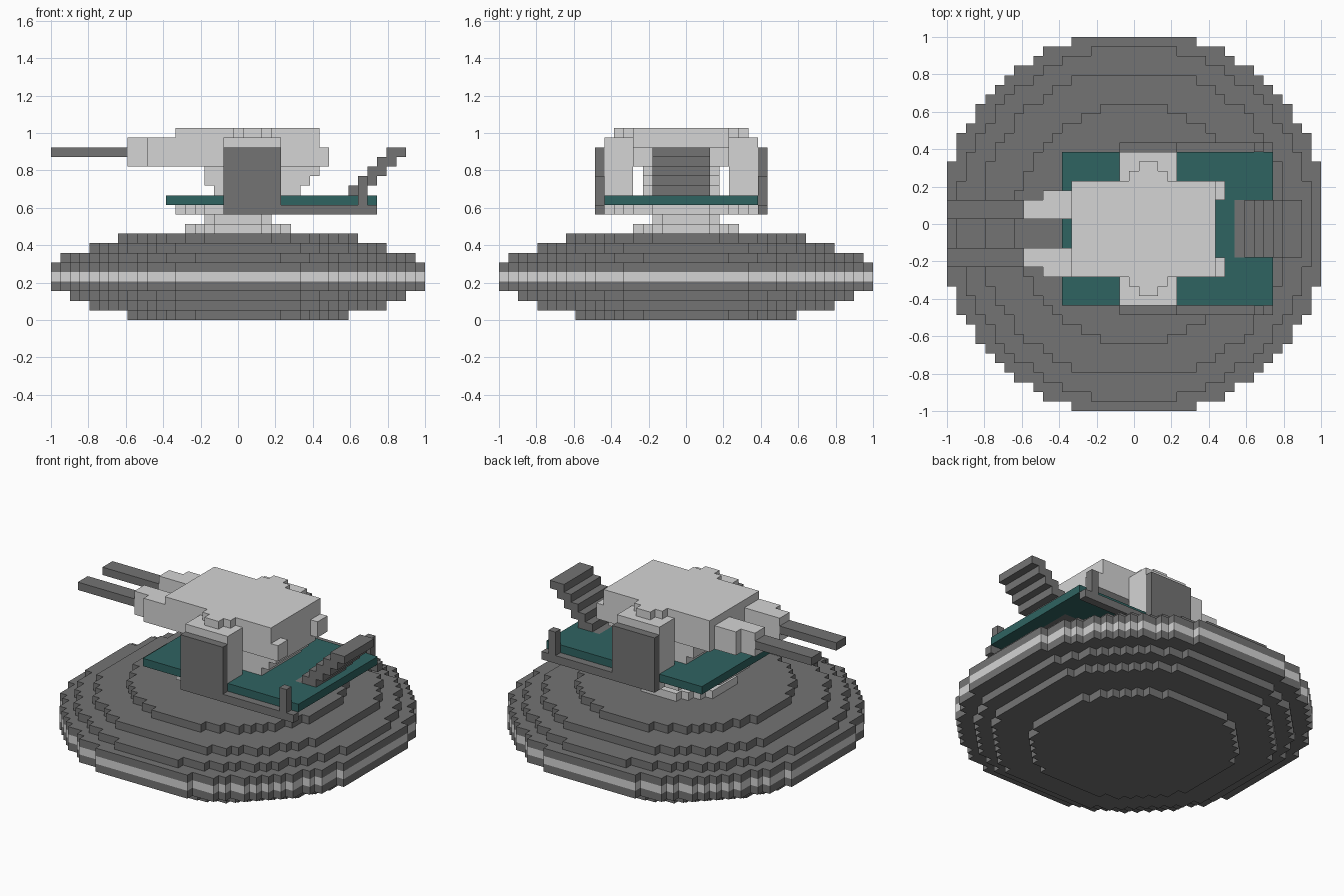
import bpy, bmesh, math

if "Cube" in bpy.data.objects:
    bpy.data.objects.remove(bpy.data.objects["Cube"], do_unlink=True)

U = 2 / 39  # edge of one block


def material(name, rgb):
    m = bpy.data.materials.new(name)
    m.use_nodes = True
    m.diffuse_color = (*rgb, 1)
    bsdf = m.node_tree.nodes["Principled BSDF"]
    bsdf.inputs["Base Color"].default_value = (*rgb, 1)
    bsdf.inputs["Roughness"].default_value = 0.8
    return m


DARK = material("dark grey", (0.175, 0.175, 0.175))
LIGHT = material("light grey", (0.66, 0.66, 0.66))
TEAL = material("teal", (0.028, 0.125, 0.12))


def finish(name, bm, mat):
    bmesh.ops.recalc_face_normals(bm, faces=bm.faces)
    me = bpy.data.meshes.new(name)
    bm.to_mesh(me)
    bm.free()
    me.materials.append(mat)
    ob = bpy.data.objects.new(name, me)
    bpy.context.collection.objects.link(ob)


def boxes(name, mat, *ranges):
    """Join boxes given as inclusive block ranges (x0, x1, y0, y1, z0, z1)."""
    bm = bmesh.new()
    for x0, x1, y0, y1, z0, z1 in ranges:
        lo = ((x0 - .5) * U, (y0 - .5) * U, z0 * U)
        hi = ((x1 + .5) * U, (y1 + .5) * U, (z1 + 1) * U)
        for v in bmesh.ops.create_cube(bm, size=1)["verts"]:
            v.co = [lo[k] if v.co[k] < 0 else hi[k] for k in range(3)]
    finish(name, bm, mat)


def disc(name, mat, z, reach, r2, cx=0.0, cy=0.0):
    """One-block-thick disc with a stepped rim, cut flat at the given reach."""
    left, right = [], []
    for j in range(math.ceil(cy - reach), math.floor(cy + reach) + 1):
        w = min(reach, math.sqrt(r2 - (j - cy) ** 2))
        x0, x1 = math.ceil(cx - w) - .5, math.floor(cx + w) + .5
        left += [(x0, j - .5), (x0, j + .5)]
        right += [(x1, j - .5), (x1, j + .5)]
    loop = right + left[::-1]
    # drop points that lie on a straight run
    n = len(loop)
    loop = [p for k, p in enumerate(loop)
            if p != loop[k - 1] and not (loop[k - 1][0] == p[0] == loop[(k + 1) % n][0])]
    bm = bmesh.new()
    face = bm.faces.new([bm.verts.new((x * U, y * U, z * U)) for x, y in loop])
    for v in bmesh.ops.extrude_face_region(bm, geom=[face])["geom"]:
        if isinstance(v, bmesh.types.BMVert):
            v.co.z += U
    finish(name, bm, mat)


# Saucer base: stacked discs with a light band at mid height
BASE = ((11, 138), (15, 262), (17, 325), (19, 405), (19, 405),
        (19, 405), (18, 340), (15, 265), (12, 155))
for z, (reach, r2) in enumerate(BASE):
    disc("base_band" if z == 4 else f"base_layer_{z}",
         LIGHT if z == 4 else DARK, z, reach, r2)

# Pedestal and turntable, the latter centred under the turret
disc("pedestal_lower", LIGHT, 9, 5, 29)
disc("pedestal_upper", LIGHT, 10, 3, 13)
disc("turntable", LIGHT, 11, 7.5, 63, 1.5, -.5)

# Platform deck with a notch for the chute
boxes("deck", TEAL, (-7, 10, -8, 7, 12, 12), (13, 14, -8, 7, 12, 12),
      (11, 12, -8, -4, 12, 12), (11, 12, 3, 7, 12, 12))

# Side shields, rails and end posts, one set on each side
for side, j in (("front", -9), ("back", 8)):
    boxes(side + "_shield", DARK, (-1, 4, j, j, 11, 17))
    boxes(side + "_rail", DARK, (5, 14, j, j, 11, 11))
    boxes(side + "_post", DARK, (13, 13, j, j, 12, 14))

# Rising stepped chute that starts in the deck notch
boxes("chute", DARK, *[(11 + k, 12 + k, -3, 2, 12 + k, 12 + k) for k in range(6)])

# Turret body, stepped in underneath
boxes("turret_body", LIGHT, (-6, 8, -5, 4, 16, 19),
      (-3, 8, -4, 3, 15, 15), (-3, 7, -4, 3, 14, 14), (-2, 6, -4, 3, 13, 13))
boxes("turret_rear_lugs", LIGHT, (9, 9, -5, -4, 16, 17), (9, 9, 3, 4, 16, 17))

# Trunnion arms on each side of the body, with a stepped cap
for side, y0, y1, inner, outer in (("front", -8, -6, -6, -7), ("back", 5, 7, 5, 6)):
    boxes(side + "_arm", LIGHT, (-1, 4, y0, y1, 13, 18),
          (0, 3, inner, inner, 19, 19), (1, 2, outer, outer, 19, 19))

# Twin guns: stepped sleeve and long barrel
for side, y0, y1, wide0, wide1 in (("front", -4, -3, -5, -3), ("back", 1, 2, 1, 3)):
    boxes(side + "_gun_sleeve", LIGHT,
          (-9, -7, wide0, wide1, 16, 18), (-11, -10, y0, y1, 16, 18))
    boxes(side + "_barrel", DARK, (-19, -12, y0, y1, 17, 17))
